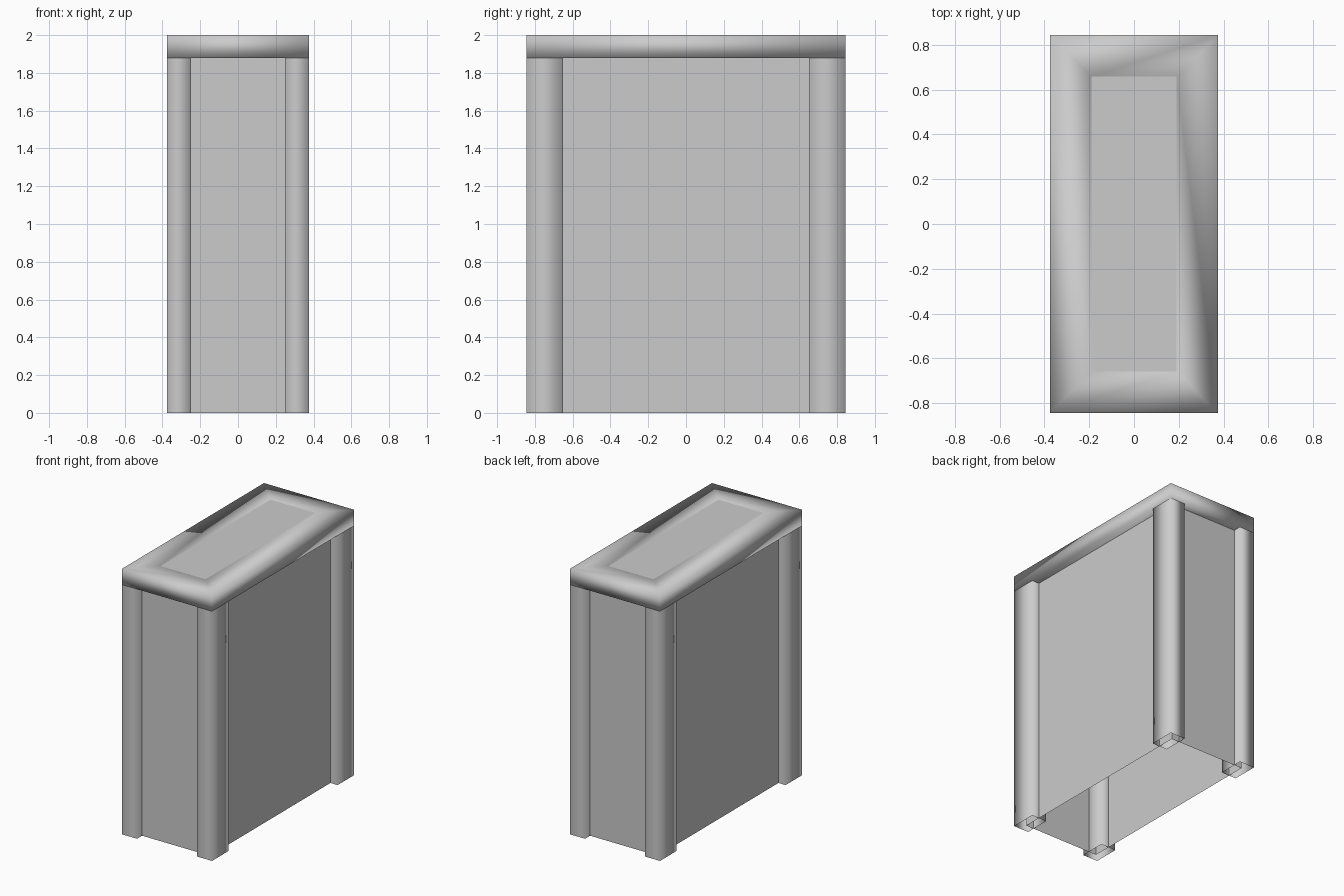
import bpy
import bmesh

cube = bpy.data.objects.get("Cube")
if cube:
    bpy.data.objects.remove(cube, do_unlink=True)

HALF_X, HALF_Y, TOP, RIM = 0.375, 0.845, 2.0, 1.88
POST_X, POST_Y, RECESS = 0.125, 0.195, 0.06

grey = bpy.data.materials.new("plain grey")
grey.use_nodes = True
colour = (0.6, 0.6, 0.6, 1)
grey.diffuse_color = colour
grey.node_tree.nodes["Principled BSDF"].inputs["Base Color"].default_value = colour


def finish(name, bm, smooth):
    mesh = bpy.data.meshes.new(name)
    for face in bm.faces:
        face.smooth = smooth
    bm.to_mesh(mesh)
    bm.free()
    mesh.materials.append(grey)
    obj = bpy.data.objects.new(name, mesh)
    bpy.context.collection.objects.link(obj)
    return obj


def ring(bm, cx, cy, hx, hy, z):
    corners = ((-1, -1), (1, -1), (1, 1), (-1, 1))
    return [bm.verts.new((cx + sx * hx, cy + sy * hy, z)) for sx, sy in corners]


def bridge(bm, a, b):
    for i in range(4):
        j = (i + 1) % 4
        bm.faces.new((a[i], a[j], b[j], b[i]))


def tube(name, cx, cy, hx, hy, z0, z1, smooth):
    bm = bmesh.new()
    bridge(bm, ring(bm, cx, cy, hx, hy, z0), ring(bm, cx, cy, hx, hy, z1))
    return finish(name, bm, smooth)


# Hollow corner posts with softly shaded edges
for side, sx in (("right", -1), ("left", 1)):
    for end, sy in (("front", -1), ("back", 1)):
        tube(f"{end}_{side}_post", sx * (HALF_X - POST_X / 2),
             sy * (HALF_Y - POST_Y / 2), POST_X / 2, POST_Y / 2, 0, RIM, True)

# Thin wall panels, open at the bottom
tube("wall_panels", 0, 0, HALF_X - RECESS, HALF_Y - RECESS, 0, RIM, False)

# Top frame: a rectangular section swept round the opening
bm = bmesh.new()
inner_x, inner_y = 0.19, 0.658
loops = [ring(bm, 0, 0, HALF_X, HALF_Y, RIM), ring(bm, 0, 0, HALF_X, HALF_Y, TOP),
         ring(bm, 0, 0, inner_x, inner_y, TOP), ring(bm, 0, 0, inner_x, inner_y, RIM)]
for k in range(4):
    bridge(bm, loops[k], loops[(k + 1) % 4])
finish("top_frame", bm, True)

# Flat panel set almost flush in the frame
bm = bmesh.new()
bm.faces.new(ring(bm, 0, 0, inner_x, inner_y, TOP - 0.004))
finish("top_panel", bm, False)
